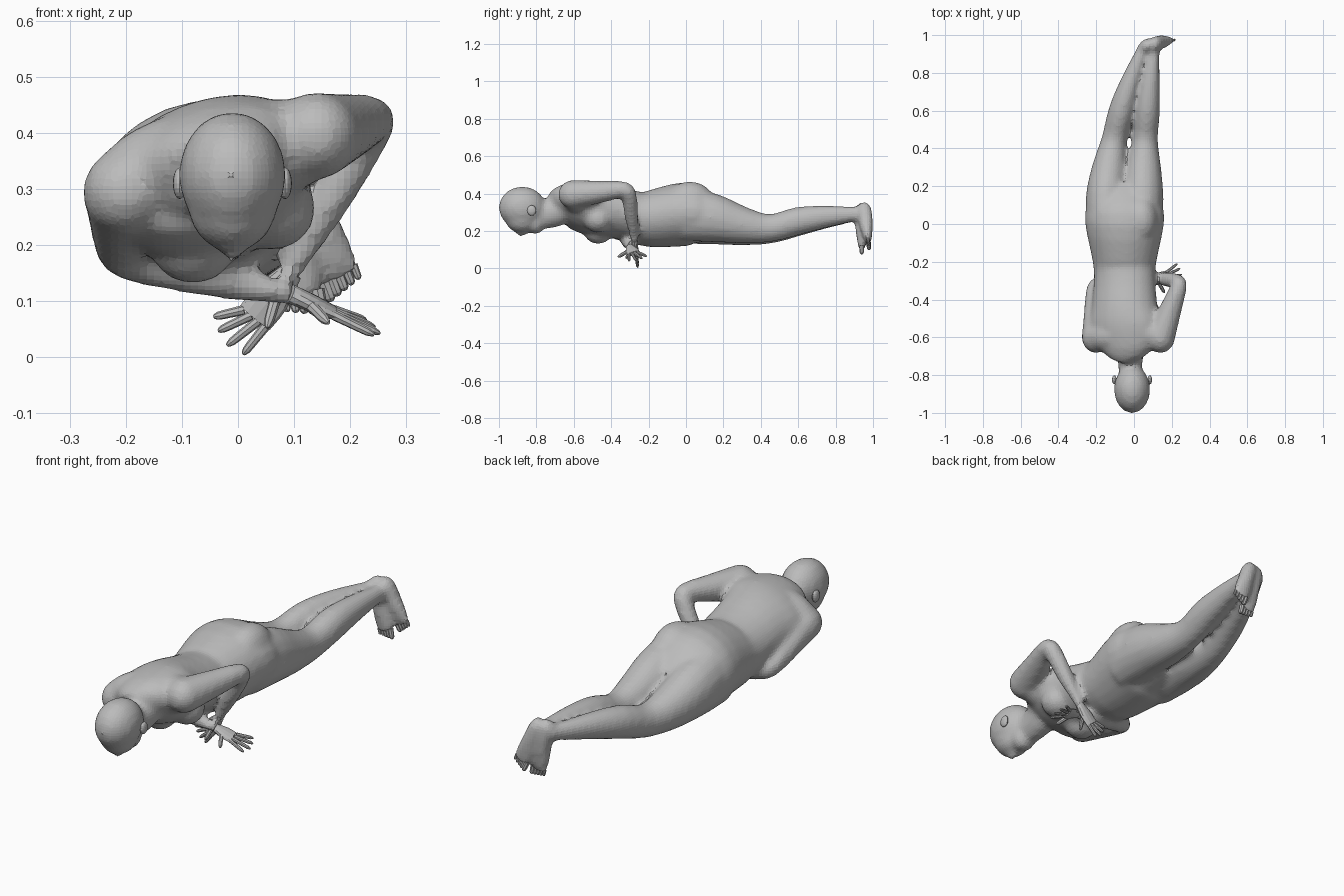
import bpy, bmesh, math
from mathutils import Vector, Matrix

default_cube = bpy.data.objects.get("Cube")
if default_cube:
    bpy.data.objects.remove(default_cube, do_unlink=True)

grey = (0.5, 0.5, 0.5, 1)
clay = bpy.data.materials.new("clay grey")
clay.use_nodes = True
clay.diffuse_color = grey
clay.node_tree.nodes["Principled BSDF"].inputs["Base Color"].default_value = grey

RIGHTWARD = Vector((1, 0, 0))


def station(point, half_width, half_height, across=RIGHTWARD):
    """One elliptical cross-section: centre, half sizes and width direction."""
    return (*point, half_width, half_height, *across)


def blend(before, start, end, after, t):
    """Catmull-Rom value between start and end."""
    bend = before * 2 - start * 5 + end * 4 - after
    ease = start * 3 - before - end * 3 + after
    return start + ((end - before) * t + bend * t * t + ease * t ** 3) / 2


def smooth_path(stations, steps):
    path = []
    last = len(stations) - 1
    for i in range(last):
        near = [stations[max(i - 1, 0)], stations[i], stations[i + 1], stations[min(i + 2, last)]]
        for step in range(steps):
            path.append([blend(*values, step / steps) for values in zip(*near)])
    path.append(stations[-1])
    return path


def loft(bm, stations, sides=16, steps=3):
    """Closed tube through elliptical cross-sections."""
    path = smooth_path(stations, steps)
    rings = []
    for i, (x, y, z, half_width, half_height, *across) in enumerate(path):
        behind = Vector(path[max(i - 1, 0)][:3])
        ahead = Vector(path[min(i + 1, len(path) - 1)][:3])
        along = (ahead - behind).normalized()
        side = Vector(across)
        side = (side - along * side.dot(along)).normalized()
        up = side.cross(along)
        ring = []
        for k in range(sides):
            angle = math.tau * k / sides
            offset = side * half_width * math.cos(angle) + up * half_height * math.sin(angle)
            ring.append(bm.verts.new(Vector((x, y, z)) + offset))
        rings.append(ring)
    for lower, upper in zip(rings, rings[1:]):
        for k in range(sides):
            following = (k + 1) % sides
            bm.faces.new((lower[k], lower[following], upper[following], upper[k]))
    bm.faces.new(rings[0])
    bm.faces.new(rings[-1])


def ellipsoid(bm, centre, radii):
    shape = Matrix.Translation(centre) @ Matrix.Diagonal((*radii, 1))
    bmesh.ops.create_uvsphere(bm, u_segments=16, v_segments=10, radius=1, matrix=shape)


def digit(bm, base, reach, radius, across):
    """A finger or toe with a narrowing, rounded tip."""
    profile = ((0, 1), (0.5, 0.9), (0.85, 0.8), (1, 0.3))
    loft(bm, [station(base + reach * t, radius * size, radius * size, across) for t, size in profile],
         sides=8, steps=2)


def finish(bm, name):
    bmesh.ops.recalc_face_normals(bm, faces=bm.faces[:])
    mesh = bpy.data.meshes.new(name)
    bm.to_mesh(mesh)
    bm.free()
    mesh.materials.append(clay)
    obj = bpy.data.objects.new(name, mesh)
    bpy.context.collection.objects.link(obj)
    return obj


def add_torso(bm):
    # Each row: y, z, half width, half height; the roll grows towards the shoulders
    rows = [(-0.7, 0.32, 0.08, 0.08), (-0.65, 0.34, 0.16, 0.1), (-0.55, 0.33, 0.2, 0.13),
            (-0.45, 0.31, 0.18, 0.14), (-0.3, 0.285, 0.165, 0.13), (-0.2, 0.265, 0.17, 0.15),
            (0, 0.29, 0.21, 0.17), (0.1, 0.275, 0.2, 0.14), (0.2, 0.25, 0.15, 0.09)]
    stations = []
    for y, z, half_width, half_height in rows:
        roll = math.radians(9 - 22 * y)
        across = (math.cos(roll), 0, math.sin(roll))
        stations.append(station((-0.05, y, z), half_width, half_height, across))
    loft(bm, stations, sides=24)
    # Shoulder girdle across the upper back
    loft(bm, [station(p, r, r, (0, 1, 0)) for p, r in (
        ((-0.2, -0.6, 0.3), 0.075), ((-0.12, -0.59, 0.34), 0.09),
        ((0.05, -0.58, 0.37), 0.09), ((0.15, -0.59, 0.395), 0.07))])
    # Breasts and buttocks
    for s in (-1, 1):
        ellipsoid(bm, (s * 0.07 - 0.01, -0.47, 0.235 + s * 0.03), (0.08, 0.08, 0.075))
        ellipsoid(bm, (s * 0.09 - 0.05, 0.02, 0.34 + s * 0.02), (0.09, 0.13, 0.105))


def add_head(bm):
    # Neck
    loft(bm, [station((-0.02, y, z), half_width, 0.08)
              for y, z, half_width in ((-0.6, 0.36, 0.1), (-0.7, 0.3, 0.07), (-0.8, 0.29, 0.06))])
    # Skull, face, jaw and nose
    x = -0.01
    ellipsoid(bm, (x, -0.875, 0.325), (0.097, 0.128, 0.113))
    ellipsoid(bm, (x, -0.875, 0.27), (0.08, 0.095, 0.083))
    ellipsoid(bm, (x, -0.805, 0.25), (0.06, 0.055, 0.068))
    ellipsoid(bm, (x, -0.88, 0.19), (0.017, 0.03, 0.022))


def add_leg(bm, hip, ankle, rise):
    """The leg swings inwards in a gentle curve from hip x to ankle x."""
    rows = [(0, 0.28, 0.105, 0.145), (0.15, 0.26, 0.11, 0.13), (0.3, 0.225, 0.093, 0.1),
            (0.45, 0.21, 0.068, 0.075), (0.6, 0.25, 0.068, 0.075), (0.75, 0.275, 0.053, 0.06),
            (0.9, 0.29, 0.034, 0.04), (0.95, 0.3, 0.03, 0.035)]
    loft(bm, [station((hip + (ankle - hip) * y * y, y, z + rise * (1 - y)), half_width, half_height)
              for y, z, half_width, half_height in rows])


def add_foot(bm, name, heel, sole, inner):
    """Foot from heel to the ball of the sole; toes are their own object."""
    heel, sole = Vector(heel), Vector(sole)
    profile = ((0, 0.022, 0.022), (0.15, 0.034, 0.038), (0.45, 0.036, 0.04), (0.75, 0.042, 0.03), (1, 0.04, 0.016))
    loft(bm, [station(heel.lerp(sole, t), half_width, half_height) for t, half_width, half_height in profile])
    along = (sole - heel).normalized()
    across = (RIGHTWARD - along * along.x).normalized() * inner
    toes = bmesh.new()
    for i in range(5):
        size = 1 - i * 0.1
        base = sole - along * 0.015 + across * 0.03 * (1 - i / 2)
        digit(toes, base, along * 0.047 * size, 0.013 * size, across)
    finish(toes, name + "_toes")


def add_arm(bm, shoulder, elbow, wrist, across):
    """Tapered upper arm and forearm with a rounded shoulder."""
    shoulder, elbow, wrist = Vector(shoulder), Vector(elbow), Vector(wrist)
    ellipsoid(bm, shoulder, (0.078, 0.085, 0.078))
    points = [shoulder, shoulder.lerp(elbow, 0.5), shoulder.lerp(elbow, 0.9),
              elbow.lerp(wrist, 0.1), elbow.lerp(wrist, 0.5), elbow.lerp(wrist, 0.8), wrist]
    radii = (0.078, 0.06, 0.045, 0.042, 0.038, 0.027, 0.021)
    loft(bm, [station(p, r, r, across) for p, r in zip(points, radii)])


def make_hand(name, wrist, knuckles, across, first_angle, length, thumb):
    """Flat palm with four fanned fingers and a thumb."""
    wrist, knuckles, across = Vector(wrist), Vector(knuckles), Vector(across).normalized()
    along = (knuckles - wrist).normalized()
    bm = bmesh.new()
    palm = ((-0.1, 0.02, 0.018), (0.5, 0.034, 0.015), (1, 0.034, 0.011))
    loft(bm, [station(wrist.lerp(knuckles, t), half_width, half_height, across)
              for t, half_width, half_height in palm], sides=12)
    for i, size in enumerate((1, 1.1, 1, 0.85)):
        angle = math.radians(first_angle + i * 13)
        reach = (along * math.cos(angle) + across * math.sin(angle)) * length * size
        digit(bm, knuckles + across * 0.024 * (i / 1.5 - 1), reach, 0.009, across)
    digit(bm, wrist.lerp(knuckles, 0.3), Vector(thumb), 0.011, RIGHTWARD)
    finish(bm, name)


# Limbs join the torso and head in one blended skin
body = bmesh.new()
add_torso(body)
add_head(body)
add_leg(body, -0.15, 0.08, -0.005)
add_leg(body, 0.045, 0.115, 0.01)
add_foot(body, "right", (0.06, 0.945, 0.35), (0.115, 0.94, 0.1), 1)
add_foot(body, "left", (0.1, 0.95, 0.35), (0.183, 0.975, 0.14), -1)

# The left elbow is raised; the right forearm is folded under the chest
left_wrist, left_across = (0.09, -0.275, 0.145), (-0.8, 0, 0.6)
add_arm(body, (0.14, -0.6, 0.395), (0.245, -0.31, 0.425), left_wrist, left_across)
make_hand("left_hand", left_wrist, (0.03, -0.265, 0.07), left_across, 0, 0.065, (-0.02, -0.05, -0.07))
right_wrist, right_across = (0.1, -0.3, 0.11), (0, 1, 0.2)
add_arm(body, (-0.2, -0.6, 0.295), (-0.21, -0.32, 0.18), right_wrist, right_across)
make_hand("right_hand", right_wrist, (0.17, -0.28, 0.08), right_across, -15, 0.085, (0.04, -0.07, -0.04))

skin = finish(body, "body")
remesh = skin.modifiers.new("blend", "REMESH")
remesh.mode = "VOXEL"
remesh.voxel_size = 0.013
relax = skin.modifiers.new("relax", "SMOOTH")
relax.iterations = 9

# Ears
for name, s in (("left_ear", 1), ("right_ear", -1)):
    ear = bmesh.new()
    ellipsoid(ear, (s * 0.094 - 0.01, -0.825, 0.31), (0.012, 0.024, 0.028))
    finish(ear, name)
